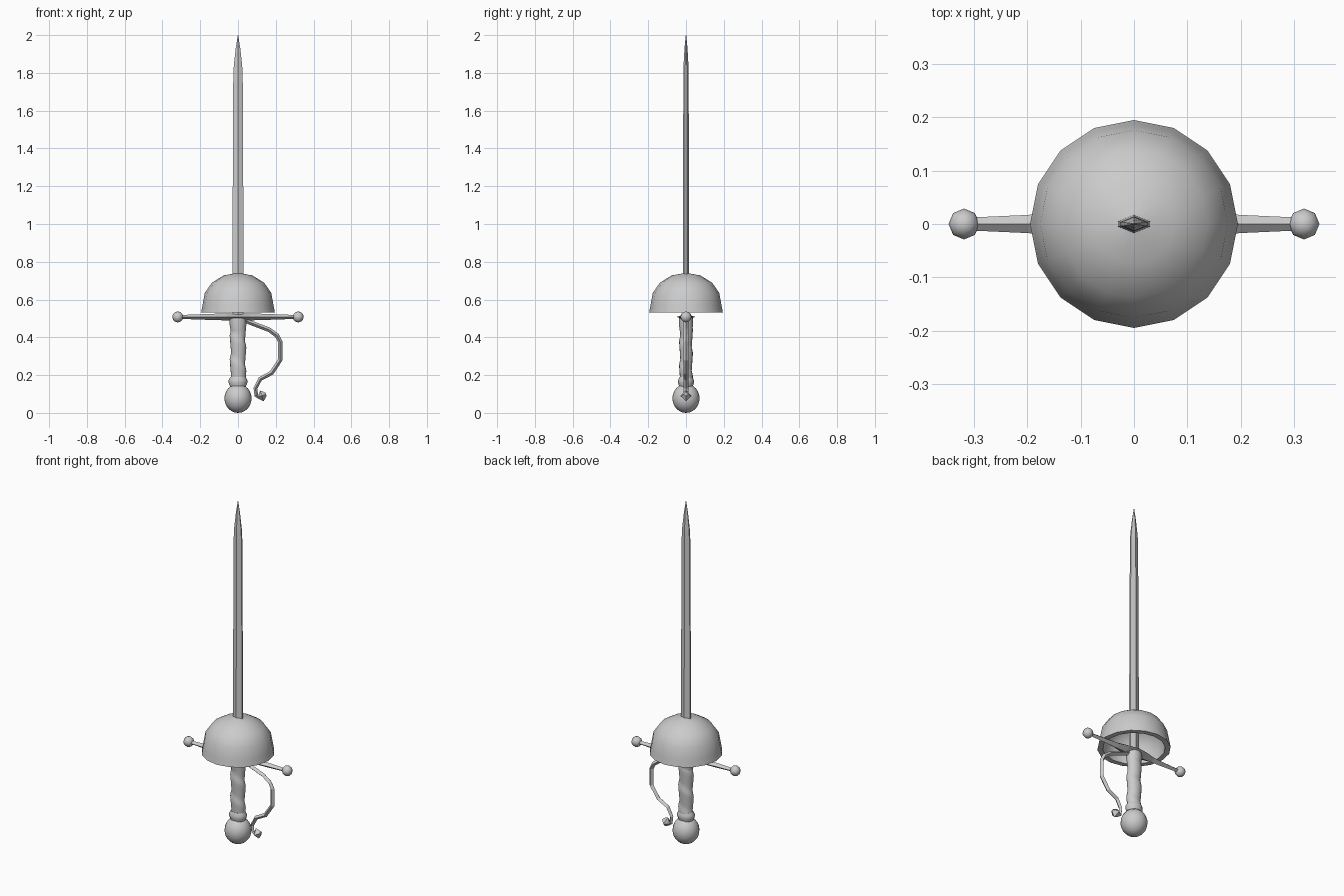
import bpy, bmesh, math
from mathutils import Vector

if "Cube" in bpy.data.objects:
    bpy.data.objects.remove(bpy.data.objects["Cube"])


def finish(name, bm, smooth=None):
    bmesh.ops.recalc_face_normals(bm, faces=bm.faces)
    me = bpy.data.meshes.new(name)
    bm.to_mesh(me)
    bm.free()
    ob = bpy.data.objects.new(name, me)
    bpy.context.collection.objects.link(ob)
    if smooth:
        bpy.ops.object.select_all(action='DESELECT')
        ob.select_set(True)
        bpy.context.view_layer.objects.active = ob
        bpy.ops.object.shade_smooth_by_angle(angle=math.radians(smooth))
    return ob


def loft(name, rings, smooth=None, closed=False):
    """Skin a list of equal-length rings; cap both ends or close into a loop."""
    bm = bmesh.new()
    vs = [[bm.verts.new(p) for p in r] for r in rings]
    n = len(rings[0])
    pairs = list(zip(vs, vs[1:])) + ([(vs[-1], vs[0])] if closed else [])
    for a, b in pairs:
        for i in range(n):
            j = (i + 1) % n
            bm.faces.new((a[i], a[j], b[j], b[i]))
    if not closed:
        bm.faces.new(vs[0][::-1])
        bm.faces.new(vs[-1])
    bmesh.ops.remove_doubles(bm, verts=bm.verts, dist=1e-5)
    return finish(name, bm, smooth)


def ball(name, loc, r, segs, rings, zscale=1):
    bm = bmesh.new()
    bmesh.ops.create_uvsphere(bm, u_segments=segs, v_segments=rings, radius=r)
    for v in bm.verts:
        v.co.z *= zscale
        v.co += Vector(loc)
    return finish(name, bm, 50)


# Blade: flattened diamond section tapering to the point
def blade_ring(z, w, d, e):
    return [(w, -e, z), (w, e, z), (0, d, z), (-w, e, z), (-w, -e, z), (0, -d, z)]

loft("blade", [blade_ring(*p) for p in [
    (0.50, .030, .017, .005), (0.74, .030, .017, .005), (1.78, .025, .014, .004),
    (1.84, .022, .013, .004), (1.93, .012, .008, .002), (2.00, .001, .001, .0005)]])

# Cup guard: hollow 16-sided dome, outer then inner profile
cup = [(.002, .741), (.075, .728), (.138, .690), (.176, .635), (.188, .570), (.195, .532),
       (.166, .532), (.163, .575), (.152, .625), (.118, .672), (.065, .705), (.002, .716)]
N = 16
loft("cup_guard", [[(r * math.cos(2 * math.pi * i / N), r * math.sin(2 * math.pi * i / N), z)
                    for i in range(N)] for r, z in cup], 40, closed=True)

# Crossguard: diamond bar swelling at the middle
half = [(0, .050, .018), (.06, .040, .018), (.12, .024, .017), (.20, .017, .014), (.31, .012, .010)]
bar = [(-x, y, z) for x, y, z in half[:0:-1]] + half
loft("crossguard", [[(x, y, .508), (x, 0, .508 + z), (x, -y, .508), (x, 0, .508 - z)]
                    for x, y, z in bar])
for side, s in (("left", -1), ("right", 1)):
    ball("crossguard_knob_" + side, (.319 * s, 0, .508), .029, 8, 6)


# Grip: oval handle with a spiral wrap
def grip_ring(z):
    ring = []
    for i in range(16):
        a = 2 * math.pi * i / 16
        phase = (z / .125 + a / (2 * math.pi)) % 1
        r = .036 + .008 * min(1, phase / .75, (1 - phase) / .25 + .2)
        ring.append((r * math.cos(a), .83 * r * math.sin(a), z))
    return ring

loft("grip", [grip_ring(.16 + .35 * k / 28) for k in range(29)], 40)


# Round collar between grip and pommel
def collar_ring(r, z):
    return [(r * math.cos(math.pi * i / 6), .85 * r * math.sin(math.pi * i / 6), z) for i in range(12)]

loft("grip_collar", [collar_ring(*p) for p in [(.042, .140), (.049, .158), (.049, .174), (.040, .190)]], 40)
loft("grip_top", [collar_ring(*p) for p in [(.038, .43), (.044, .465), (.044, .51)]], 40)

# Pommel
ball("pommel", (0, 0, .077), .072, 16, 12, 1.07)

# Knuckle bow: diamond strip swept along a curved path, curled at the end
path = [(.02, .500, .012, .014), (.06, .480, .012, .014), (.165, .440, .012, .014),
        (.206, .410, .012, .014), (.223, .378, .012, .014), (.223, .280, .012, .014),
        (.178, .212, .012, .014), (.118, .180, .011, .013), (.092, .130, .010, .012),
        (.097, .092, .010, .012), (.110, .086, .012, .014), (.126, .090, .030, .030),
        (.148, .099, .010, .010)]
rings = []
for i, (x, z, w, d) in enumerate(path):
    a, b = path[max(i - 1, 0)], path[min(i + 1, len(path) - 1)]
    t = Vector((b[0] - a[0], 0, b[1] - a[1])).normalized()
    n = Vector((-t.z, 0, t.x)) * w
    c, y = Vector((x, 0, z)), Vector((0, d, 0))
    rings.append([c + n, c + y, c - n, c - y])
loft("knuckle_bow", rings)
